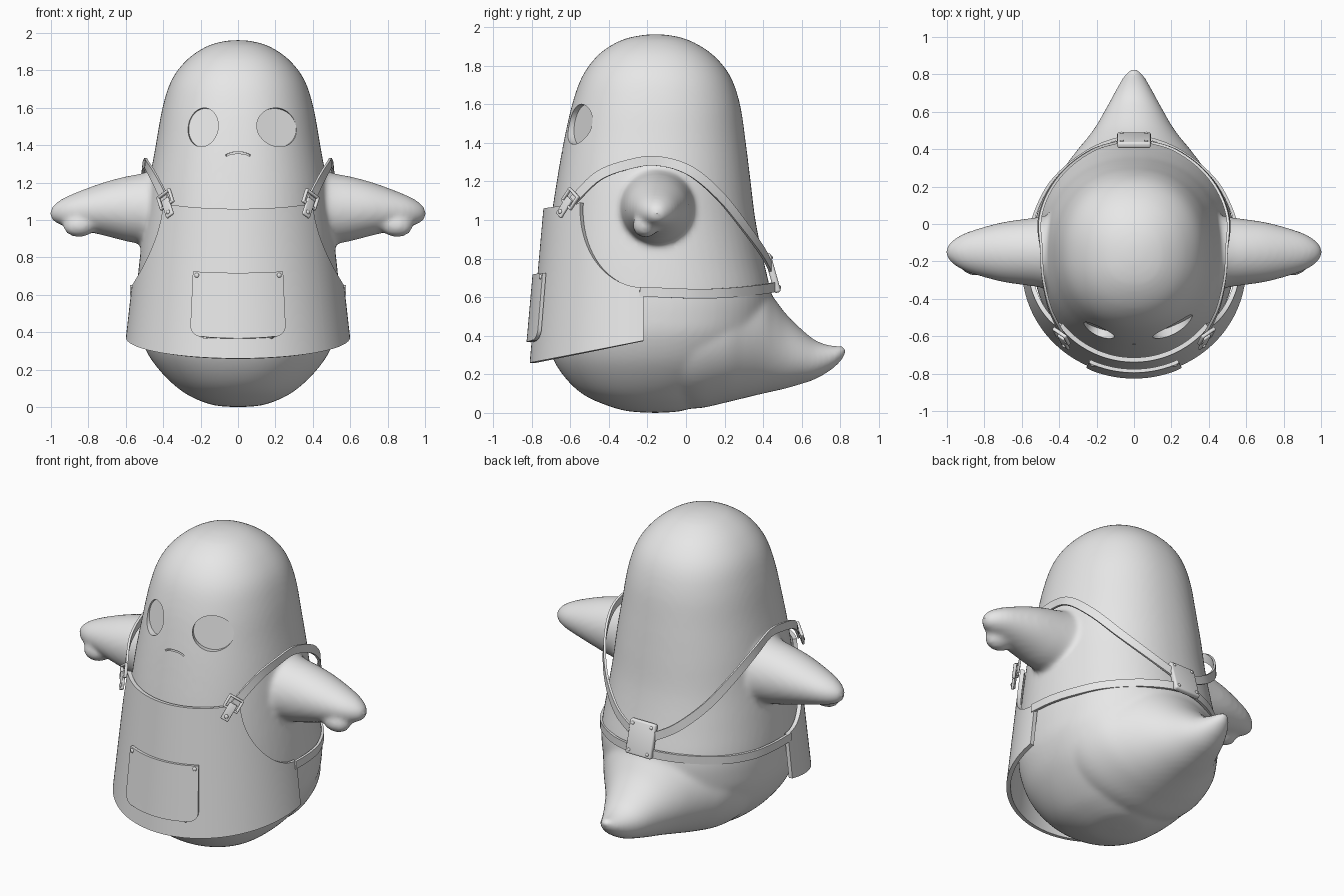
import bpy, bmesh, math
from math import sin, cos, pi, radians, sqrt
from mathutils import Vector, Matrix

cube = bpy.data.objects.get("Cube")
if cube:
    bpy.data.objects.remove(cube)

clay = bpy.data.materials.new("clay grey")
clay.use_nodes = True
GREY = (0.8, 0.8, 0.8, 1)
clay.diffuse_color = GREY
clay.node_tree.nodes["Principled BSDF"].inputs["Base Color"].default_value = GREY


def finish(ob, angle=40):
    bpy.ops.object.select_all(action='DESELECT')
    bpy.context.view_layer.objects.active = ob
    ob.select_set(True)
    for mod in list(ob.modifiers):
        bpy.ops.object.modifier_apply(modifier=mod.name)
    bpy.ops.object.shade_smooth_by_angle(angle=radians(angle))
    return ob


def make(name, bm):
    bmesh.ops.recalc_face_normals(bm, faces=bm.faces)
    me = bpy.data.meshes.new(name)
    bm.to_mesh(me)
    bm.free()
    me.materials.append(clay)
    ob = bpy.data.objects.new(name, me)
    bpy.context.collection.objects.link(ob)
    return ob


def spline(rows, steps):
    """Smooth curve through the given rows of numbers."""
    rows = [Vector(r) for r in rows]
    out = []
    for i in range(len(rows) - 1):
        a, b = rows[max(i - 1, 0)], rows[i]
        c, d = rows[i + 1], rows[min(i + 2, len(rows) - 1)]
        for k in range(steps):
            t = k / steps
            out.append(b + (c - a) * (t / 2) + (a * 2 - b * 5 + c * 4 - d) * (t * t / 2)
                       + (b * 3 - a - c * 3 + d) * (t ** 3 / 2))
    return out + [rows[-1]]


def grid(name, rows, loop=False):
    """Skin rows of points; closed loops also get end caps."""
    bm = bmesh.new()
    vs = [[bm.verts.new(p) for p in r] for r in rows]
    n = len(vs[0])
    for a, b in zip(vs, vs[1:]):
        for i in range(n if loop else n - 1):
            j = (i + 1) % n
            bm.faces.new((a[i], a[j], b[j], b[i]))
    if loop:
        bm.faces.new(vs[0])
        bm.faces.new(vs[-1])
    return make(name, bm)


def ribbon(name, points, width, thick, steps=6):
    """Flat band whose face looks away from the body axis."""
    path = spline(points, steps)
    rows = []
    for i, p in enumerate(path):
        tan = (path[min(i + 1, len(path) - 1)] - path[max(i - 1, 0)]).normalized()
        out = Vector((p.x, p.y + 0.16, 0)).normalized()
        side = tan.cross(out).normalized() * width / 2
        up = side.cross(tan).normalized() * thick / 2
        rows.append([p + side + up, p - side + up, p - side - up, p + side - up])
    return grid(name, rows, True)


def frame(origin, out, up):
    """Matrix with local z along out and local y close to up."""
    z = Vector(out).normalized()
    x = Vector(up).cross(z).normalized()
    m = Matrix((x, z.cross(x), z)).transposed().to_4x4()
    return Matrix.Translation(origin) @ m


def block(name, mat, size, bevel):
    bm = bmesh.new()
    bmesh.ops.create_cube(bm, size=1, matrix=mat @ Matrix.Diagonal((*size, 1)))
    ob = make(name, bm)
    mod = ob.modifiers.new("soft", 'BEVEL')
    mod.width, mod.segments = bevel, 3
    return finish(ob)


def ball(name, mat, size):
    bm = bmesh.new()
    bmesh.ops.create_uvsphere(bm, u_segments=24, v_segments=16, radius=1,
                              matrix=mat @ Matrix.Diagonal((*size, 1)))
    return finish(make(name, bm), 180)


TURN = [2 * pi * k / 64 for k in range(64)]


def rounded(v):
    """Slightly squared cosine or sine."""
    return math.copysign(abs(v) ** .92, v)


# Body: height, half width, front, back
PROFILE = [(0, .01, -.17, -.15), (.01, .13, -.31, -.02), (.05, .24, -.44, .08), (.1, .32, -.54, .17),
           (.18, .405, -.625, .28), (.28, .48, -.69, .365), (.4, .53, -.725, .42),
           (.5, .542, -.732, .44), (.62, .542, -.73, .44), (.8, .525, -.72, .4),
           (1, .5, -.7, .36), (1.2, .475, -.67, .335), (1.4, .44, -.635, .31),
           (1.6, .404, -.59, .28), (1.75, .355, -.535, .227), (1.86, .27, -.45, .135),
           (1.93, .165, -.34, .02), (1.957, .07, -.235, -.08), (1.962, .01, -.17, -.15)]
rings = [[(rx * rounded(cos(a)),
           (front + back) / 2 + (back - front) / 2 * rounded(sin(a)), z) for a in TURN]
         for z, rx, front, back in spline(PROFILE, 4)]
body = grid("body", rings, True)

# Tail: distance back, half width, underside, top
TAIL = [(-.1, .49, .04, .82), (.05, .485, .022, .8), (.2, .44, .052, .76), (.3, .375, .076, .72),
        (.4, .3, .1, .67), (.46, .25, .113, .59), (.53, .2, .13, .5), (.64, .138, .163, .398),
        (.7, .106, .19, .363), (.76, .073, .228, .348), (.8, .047, .265, .347),
        (.822, .024, .295, .345), (.83, .004, .318, .326)]
parts = [grid("tail", [[(w * cos(a), y, (low + top) / 2 + (top - low) / 2 * sin(a)) for a in TURN]
                       for y, w, low, top in spline(TAIL, 4)], True)]

# Arms with a small thumb
ARM = [(.4, 1.06, .2, .22), (.46, 1.06, .195, .205), (.53, 1.06, .184, .186), (.6, 1.06, .175, .173),
       (.7, 1.06, .16, .147), (.8, 1.055, .135, .118), (.9, 1.047, .103, .086),
       (.96, 1.04, .07, .061), (.995, 1.036, .036, .034), (1.007, 1.035, .003, .003)]
for sx in (1, -1):
    rows = [[(sx * x, -.15 + ry * cos(a), cz + rz * sin(a)) for a in TURN]
            for x, cz, ry, rz in spline(ARM, 4)]
    parts.append(grid("arm", rows, True))
    parts.append(ball("thumb", Matrix.Translation((sx * .845, -.21, .972))
                      @ Matrix.Rotation(sx * .1, 4, 'Y'), (.09, .067, .063)))

# Fuse the limbs into one soft skin
bpy.ops.object.select_all(action='DESELECT')
for ob in parts + [body]:
    ob.select_set(True)
bpy.context.view_layer.objects.active = body
bpy.ops.object.join()
mod = body.modifiers.new("fuse", 'REMESH')
mod.mode, mod.voxel_size = 'VOXEL', .015
mod = body.modifiers.new("soften", 'SMOOTH')
mod.factor, mod.iterations = .5, 10
finish(body, 180)


# Recessed eyes and mouth
def carve(cutter):
    mod = body.modifiers.new("recess", 'BOOLEAN')
    mod.operation, mod.solver, mod.object = 'DIFFERENCE', 'EXACT', cutter
    bpy.context.view_layer.objects.active = body
    bpy.ops.object.modifier_apply(modifier=mod.name)
    bpy.data.objects.remove(cutter)


for x, wide, turn in ((-.187, .088, -.32), (.21, .12, .42)):
    y = -.155 - .46 * sqrt(1 - (x / .425) ** 2)
    mat = frame((x, y, 1.495), (turn, -1, .15), (0, 0, 1)) @ Matrix.Diagonal((wide, .106, 1, 1))
    bm = bmesh.new()
    bmesh.ops.create_cone(bm, cap_ends=True, segments=48, radius1=1, radius2=1, depth=.2,
                          matrix=mat @ Matrix.Translation((0, 0, .075)))
    carve(make("eye_cutter", bm))
carve(ribbon("mouth_cutter", [(-.065, -.64, 1.345), (-.03, -.645, 1.358), (.03, -.645, 1.358),
                              (.065, -.64, 1.345)], .009, .05))
finish(body, 35)


# Apron wrapped around the front
def apron_point(phi, z, lift=0):
    t = (z - .26) / .81
    rx, ry = .612 - .092 * t + lift, .59 - .072 * t + lift
    return Vector((rx * sin(phi), -.22 - ry * cos(phi), z))


EDGE = radians(50.5)
half = [(EDGE * k / 20, 1.06 + .03 * (k / 20) ** 2) for k in range(21)]
for k in range(1, 21):
    a = pi / 2 * (1 - k / 20)
    half.append((math.acos(sin(a) * cos(EDGE)), .65 + .44 * (1 - cos(a))))
columns = [(-p, z) for p, z in half[:0:-1]] + half
rows = []
for r in range(25):
    row = []
    for phi, top in columns:
        low = .26 + .115 * (1 - cos(phi))
        row.append(apron_point(phi, low + (top - low) * r / 24))
    rows.append(row)
apron = grid("apron", rows)
mod = apron.modifiers.new("cloth", 'SOLIDIFY')
mod.thickness, mod.offset = .025, -1
finish(apron)

# Pocket with rounded lower corners and two studs
rows = []
for r in range(25):
    s = (r / 24) ** 2
    z = .375 + .35 * s
    drop = max(0, 1 - (z - .375) / .06)
    width = .235 - .06 * (1 - sqrt(1 - drop * drop))
    rows.append([apron_point(math.asin(width * (k / 10 - 1) / .57), z - .008 * (1 - (k / 10 - 1) ** 2),
                             .016) for k in range(21)])
pocket = grid("pocket", rows)
mod = pocket.modifiers.new("cloth", 'SOLIDIFY')
mod.thickness, mod.offset = .02, 0
finish(pocket)

for side, sx in (("left", 1), ("right", -1)):
    ball(side + "_pocket_stud", frame(apron_point(sx * .385, .705, .026), (sx * .38, -1, 0), (0, 0, 1)),
         (.013, .013, .008))

    # Shoulder strap, buckle and tab
    path = [(.385, -.585, 1.1), (.45, -.45, 1.23), (.487, -.28, 1.292), (.495, -.14, 1.305),
            (.505, .02, 1.255), (.455, .17, 1.13), (.355, .3, .97), (.21, .4, .83), (.05, .445, .74)]
    finish(ribbon(side + "_shoulder_strap", [(sx * x, y, z) for x, y, z in path], .05, .014))
    out, along = Vector((sx * .7, -.75, .25)), Vector((sx * .5, .25, .9))
    at = frame((sx * .388, -.6, 1.11), out, along)
    for k in (-1, 1):
        block(side + "_buckle_bar", at @ Matrix.Translation((k * .042, 0, 0)), (.015, .085, .02), .006)
        block(side + "_buckle_rail", at @ Matrix.Translation((0, k * .036, 0)), (.098, .015, .02), .006)
    block(side + "_strap_tab", at @ Matrix.Translation((0, -.055, .004)), (.05, .11, .016), .005)
    ball(side + "_tab_stud", at @ Matrix.Translation((0, -.085, .013)), (.012, .012, .008))

# Waist strap joining the apron sides around the back
bend = [(.57, -.24, .628), (.56, -.08, .622), (.52, .08, .617), (.42, .25, .625),
        (.22, .405, .642), (0, .465, .655)]
bend += [(-x, y, z) for x, y, z in bend[-2::-1]]
finish(ribbon("waist_strap", bend, .05, .016))

# Back plate where the straps meet
at = frame((0, .448, .725), (0, 1, .28), (0, 0, 1))
block("back_plate", at, (.18, .21, .035), .012)
for x in (-.065, .065):
    for y in (-.08, .08):
        ball("back_plate_stud", at @ Matrix.Translation((x, y, .018)), (.01, .01, .006))
